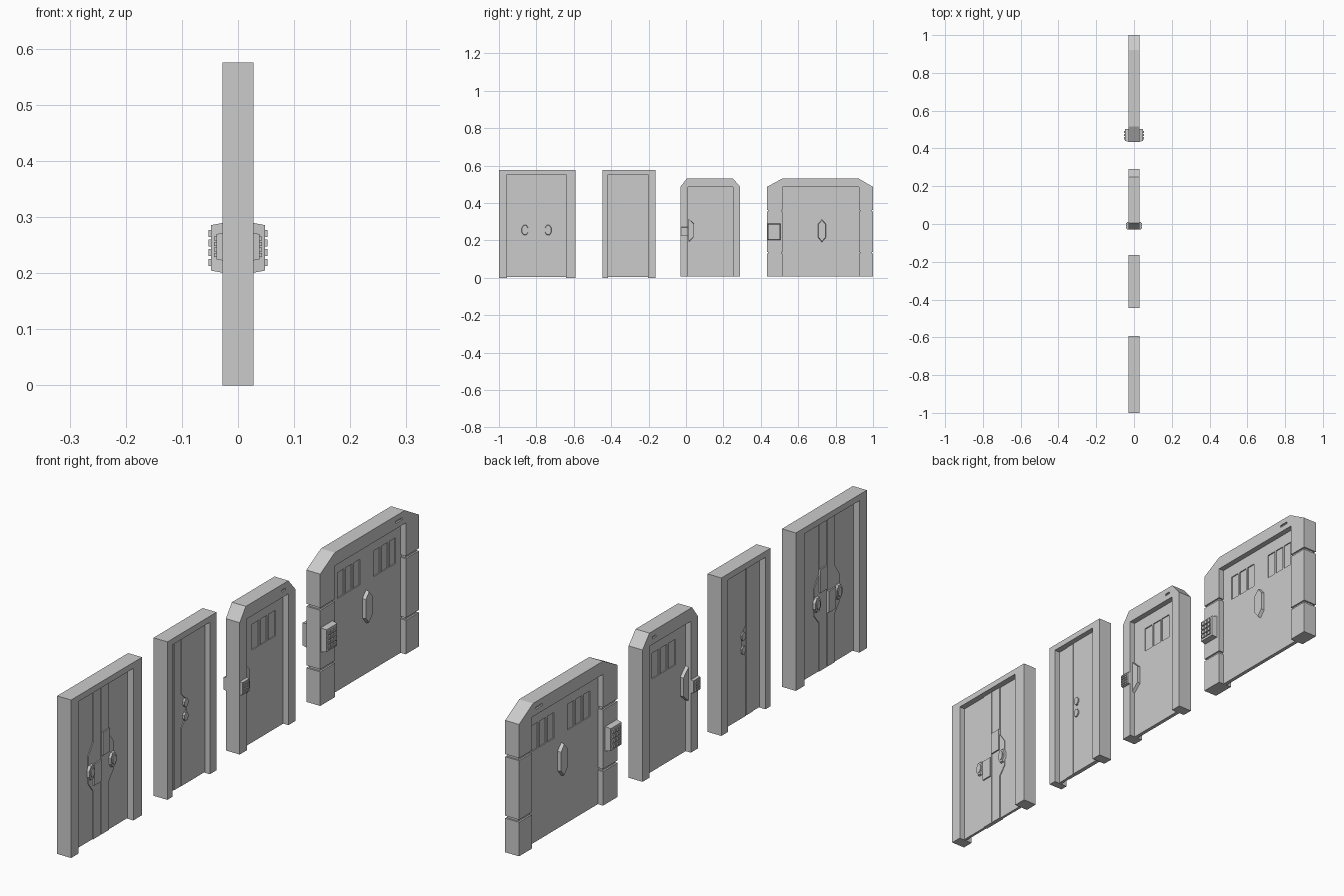
import bpy, bmesh, math

if "Cube" in bpy.data.objects:
    bpy.data.objects.remove(bpy.data.objects["Cube"])

grey = bpy.data.materials.new("plain_grey")
grey.use_nodes = True
GREY = (0.6, 0.6, 0.6, 1)
grey.diffuse_color = GREY
grey.node_tree.nodes["Principled BSDF"].inputs["Base Color"].default_value = GREY

HALF = 0.028      # half depth of a frame
PANEL = 0.007     # half depth of a door leaf


def prism(name, outline, x0, x1, taper=1.0):
    """Extrude a (y, z) outline from x0 to x1, shrinking the far end by taper."""
    cy = sum(p[0] for p in outline) / len(outline)
    cz = sum(p[1] for p in outline) / len(outline)
    bm = bmesh.new()
    near = [bm.verts.new((x0, y, z)) for y, z in outline]
    far = [bm.verts.new((x1, cy + (y - cy) * taper, cz + (z - cz) * taper))
           for y, z in outline]
    bm.faces.new(near)
    bm.faces.new(far)
    for i in range(len(outline)):
        j = (i + 1) % len(outline)
        bm.faces.new((near[i], near[j], far[j], far[i]))
    bmesh.ops.recalc_face_normals(bm, faces=bm.faces)
    mesh = bpy.data.meshes.new(name)
    bm.to_mesh(mesh)
    bm.free()
    mesh.materials.append(grey)
    obj = bpy.data.objects.new(name, mesh)
    bpy.context.scene.collection.objects.link(obj)
    return obj


def rect(y0, y1, z0, z1):
    return [(y0, z0), (y1, z0), (y1, z1), (y0, z1)]


def slab(name, outline, half):
    return prism(name, outline, -half, half)


def both_sides(name, outline, x0, x1, taper=1.0):
    for side, sign in (("left", 1), ("right", -1)):
        prism(f"{name}_{side}", outline, sign * x0, sign * x1, taper)


def octagon(y, z, ry, rz):
    turn = math.pi / 4
    return [(y + ry * math.cos(turn * (i + 0.5)), z + rz * math.sin(turn * (i + 0.5)))
            for i in range(8)]


def arch(y0, y1, top, inner0, inner1, inner_top, bottom, cut0=0, cut1=0, drop=0):
    """Outline of a door frame, open at the bottom, with cut upper corners."""
    crown = [(y1, top - drop), (y1 - cut1, top), (y0 + cut0, top), (y0, top - drop)]
    if not drop:
        crown = [(y1, top), (y0, top)]
    return ([(y0, bottom), (inner0, bottom), (inner0, inner_top), (inner1, inner_top),
             (inner1, bottom), (y1, bottom)] + crown)


def cut(obj, outlines, depth):
    """Sink shallow recesses into both faces of a slab."""
    half = obj.dimensions.x / 2 or PANEL
    cutters = []
    for outline in outlines:
        for sign in (1, -1):
            cutter = prism("cutter", outline, sign * (half - depth), sign * (half + 0.02))
            cutter.hide_render = True
            cutters.append(cutter)
            mod = obj.modifiers.new("recess", 'BOOLEAN')
            mod.operation = 'DIFFERENCE'
            mod.solver = 'EXACT'
            mod.object = cutter
    graph = bpy.context.evaluated_depsgraph_get()
    mesh = bpy.data.meshes.new_from_object(obj.evaluated_get(graph))
    obj.modifiers.clear()
    obj.data = mesh
    for cutter in cutters:
        bpy.data.objects.remove(cutter)


def slots(y, pitch, width):
    return [rect(y + i * pitch, y + i * pitch + width, 0.342, 0.436) for i in range(3)]


def keypad(name, y0, y1, z0, z1, reach):
    """Tapered housing with a grid of three by four buttons."""
    both_sides(name + "_housing", rect(y0, y1, z0, z1), HALF - 0.004, reach, 0.9)
    step_y, step_z = (y1 - y0) / 4.2, (z1 - z0) / 5.2
    for row in range(4):
        for col in range(3):
            y = (y0 + y1) / 2 + (col - 1) * step_y
            z = (z0 + z1) / 2 + (row - 1.5) * step_z
            both_sides(f"{name}_button_{row}_{col}",
                       rect(y - step_y * .36, y + step_y * .36,
                            z - step_z * .36, z + step_z * .36),
                       reach - 0.002, reach + 0.005)


# Wide sliding double door
slab("double_frame", arch(-1, -.592, .575, -.957, -.642, .553, 0), HALF)
slab("double_panel", rect(-.96, -.64, .003, .556), PANEL - 0.002)
slab("lock_strip_front", [
    (-.845, .003), (-.801, .003), (-.801, .553), (-.845, .553),
    (-.845, .355), (-.872, .315), (-.872, .215), (-.845, .18)], PANEL + 0.001)
slab("lock_strip_rear", [
    (-.798, .003), (-.754, .003), (-.754, .18), (-.726, .215),
    (-.726, .315), (-.754, .355), (-.754, .553), (-.798, .553)], PANEL + 0.001)
both_sides("upper_lock_plate", rect(-.796, -.754, .29, .375), PANEL, PANEL + 0.006)
both_sides("lower_lock_plate", rect(-.845, -.803, .2, .278), PANEL, PANEL + 0.006)
for label, y in (("front", -.861), ("rear", -.737)):
    both_sides("round_grip_" + label, octagon(y, .255, .019, .03), PANEL, PANEL + 0.009, 0.9)
    both_sides("grip_boss_" + label, octagon(y, .255, .011, .018),
               PANEL + 0.008, PANEL + 0.012)

# Narrow sliding door
slab("single_frame", arch(-.446, -.163, .575, -.417, -.202, .553, 0), HALF)
slab("single_panel", rect(-.42, -.2, .003, .556), PANEL - 0.002)
slab("single_leaf", [
    (-.335, .003), (-.202, .003), (-.202, .553), (-.335, .553),
    (-.335, .335), (-.308, .31), (-.308, .25), (-.335, .215)], PANEL + 0.001)
slab("single_edge_strip", rect(-.376, -.339, .003, .553), PANEL)
for label, z in (("upper", .3), ("lower", .25)):
    both_sides("latch_knob_" + label, octagon(-.315, z, .012, .016), PANEL - 0.003, PANEL + 0.006)

# Narrow security door with cut upper corners
frame = slab("security_frame",
             arch(-.03, .29, .532, .012, .25, .484, .006, .035, .04, .046), HALF)
cut(frame, [rect(.212, .234, .504, .512)], 0.006)
panel = slab("security_panel", rect(.01, .252, .006, .486), PANEL)
cut(panel, slots(.07, .048, .04), 0.004)
both_sides("security_handle", [(.012, .19), (.043, .218), (.043, .288), (.012, .318)],
           PANEL - 0.001, PANEL + 0.012, 0.95)
keypad("security_keypad", -.03, .012, .222, .272, 0.038)

# Wide gate with grooved posts
crown = slab("gate_crown",
             arch(.433, 1, .532, .517, .925, .484, .363, .084, .08, .046), HALF)
cut(crown, [rect(.866, .902, .504, .512)], 0.006)
for label, y0, y1 in (("front", .433, .517), ("rear", .925, 1.0)):
    slab("gate_post_core_" + label, rect(y0 + .006, y1 - .006, .01, .4), HALF - 0.006)
    slab("gate_post_middle_" + label, rect(y0, y1, .139, .354), HALF)
    slab("gate_post_foot_" + label, rect(y0, y1, .006, .13), HALF)
gate = slab("gate_panel", rect(.508, .934, .006, .486), PANEL)
cut(gate, slots(.563, .0455, .037) + slots(.769, .0455, .037), 0.004)
both_sides("gate_handle", [(.727, .19), (.748, .215), (.748, .288), (.727, .312),
                           (.706, .288), (.706, .215)], PANEL - 0.001, PANEL + 0.012, 0.92)
keypad("gate_keypad", .436, .505, .2, .29, 0.048)
